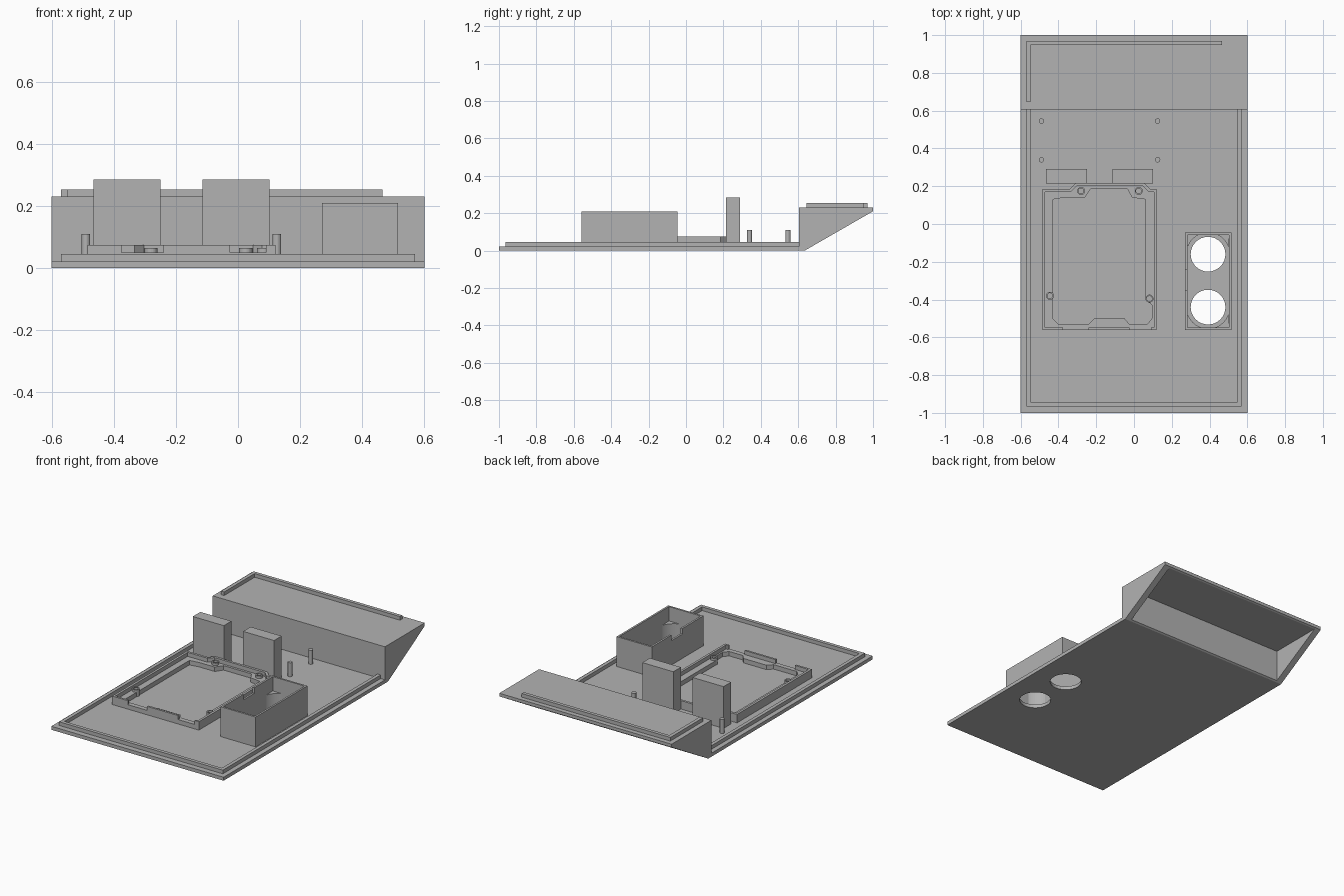
import bpy
import bmesh
import math
from mathutils import Matrix

cube = bpy.data.objects.get("Cube")
if cube:
    bpy.data.objects.remove(cube)

grey = bpy.data.materials.new("plain_grey")
grey.use_nodes = True
grey.diffuse_color = (0.45, 0.45, 0.45, 1)
grey.node_tree.nodes["Principled BSDF"].inputs["Base Color"].default_value = grey.diffuse_color

SIDEWAYS = Matrix(((0, 0, 1, 0), (1, 0, 0, 0), (0, 1, 0, 0), (0, 0, 0, 1)))


def rect(x0, x1, y0, y1):
    return [(x0, y0), (x1, y0), (x1, y1), (x0, y1)]


def arc(cx, cy, r, start=0, end=360, n=32):
    steps = [math.radians(start + (end - start) * i / n) for i in range(n + (end - start < 360))]
    return [(cx + r * math.cos(a), cy + r * math.sin(a)) for a in steps]


def slab(name, loops, low, high, sideways=False):
    """Extrude closed outlines; an outline inside another becomes a hole."""
    curve = bpy.data.curves.new(name, 'CURVE')
    curve.dimensions = '2D'
    curve.fill_mode = 'BOTH'
    curve.extrude = (high - low) / 2
    for loop in loops:
        spline = curve.splines.new('POLY')
        spline.points.add(len(loop) - 1)
        for point, (x, y) in zip(spline.points, loop):
            point.co = (x, y, 0, 1)
        spline.use_cyclic_u = True
    temp = bpy.data.objects.new(name + "_outline", curve)
    bpy.context.collection.objects.link(temp)
    graph = bpy.context.evaluated_depsgraph_get()
    mesh = bpy.data.meshes.new_from_object(temp.evaluated_get(graph))
    bpy.data.objects.remove(temp)
    bpy.data.curves.remove(curve)
    mesh.transform(Matrix.Translation((0, 0, (low + high) / 2)))
    if sideways:
        mesh.transform(SIDEWAYS)
    bm = bmesh.new()
    bm.from_mesh(mesh)
    bmesh.ops.remove_doubles(bm, verts=bm.verts, dist=1e-5)
    bmesh.ops.recalc_face_normals(bm, faces=bm.faces)
    for face in bm.faces:
        face.smooth = False
    bm.to_mesh(mesh)
    bm.free()
    mesh.materials.clear()
    mesh.materials.append(grey)
    obj = bpy.data.objects.new(name, mesh)
    bpy.context.collection.objects.link(obj)
    return obj


FLOOR = 0.022
BACK = 0.605

# Base plate with the two sensor holes
HOLES = [(0.392, -0.16), (0.392, -0.44)]
slab("base_plate", [rect(-0.6, 0.6, -1, BACK)] + [arc(x, y, 0.092) for x, y in HOLES], 0, FLOOR)

# Raised lip running round the front and sides
slab("base_lip", [[(-0.57, BACK), (-0.57, -0.965), (0.57, -0.965), (0.57, BACK),
                   (0.548, BACK), (0.548, -0.943), (-0.548, -0.943), (-0.548, BACK)]], FLOOR, 0.045)

# Rear wedge: side cheeks, and a wall with a top, hollow underneath
outer = [(BACK, 0), (0.635, 0), (1, 0.21), (1, 0.23), (BACK, 0.23)]
shell = outer[:2] + [(0.645, 0.006), (0.645, 0.205), (0.99, 0.205)] + outer[2:]
slab("wedge_shell", [shell], -0.56, 0.56, True)
for name, x in (("right_cheek", -0.6), ("left_cheek", 0.56)):
    slab(name, [outer], x, x + 0.04, True)
slab("wedge_lip", [[(-0.57, 0.645), (-0.548, 0.645), (-0.548, 0.948), (0.465, 0.948),
                    (0.465, 0.97), (-0.57, 0.97)]], 0.23, 0.253)

# Locating pins
for x in (-0.49, 0.125):
    for y in (0.34, 0.545):
        pin = slab("locating_pin", [arc(x, y, 0.014, n=20)], FLOOR, 0.11)

# Tall support blocks
for x in (-0.465, -0.115):
    slab("support_block", [rect(x, x + 0.216, 0.215, 0.29)], FLOOR, 0.285)

# Open sensor box, with a notch in the upper right wall
slab("sensor_box", [rect(0.27, 0.515, -0.56, -0.045), rect(0.282, 0.503, -0.548, -0.057)], FLOOR, 0.175)
slab("sensor_box_rim", [[(0.27, -0.24), (0.27, -0.045), (0.515, -0.045), (0.515, -0.56), (0.27, -0.56),
                         (0.27, -0.35), (0.282, -0.35), (0.282, -0.548), (0.503, -0.548),
                         (0.503, -0.057), (0.282, -0.057), (0.282, -0.24)]], 0.175, 0.21)
# Concave corner posts around the holes
for (cx, cy), side in zip(HOLES, (1, -1)):
    for sx in (-1, 1):
        corner = (cx + sx * 0.111, cy + side * (0.104 if side > 0 else 0.109))
        middle = math.degrees(math.atan2(side, sx))
        slab("corner_post", [[corner] + arc(cx, cy, 0.114, middle - 25, middle + 25, 8)], FLOOR, 0.12)

# Circuit board tray: ledge with a shaped opening, then the wall above it
tray = [(-0.375, -0.56), (-0.485, -0.56), (-0.485, 0.185), (-0.34, 0.185), (-0.31, 0.215),
        (0.055, 0.215), (0.085, 0.185), (0.12, 0.185), (0.12, -0.56), (0.09, -0.56)]
opening = [(-0.43, 0.13), (-0.43, -0.5), (-0.4, -0.53), (-0.24, -0.53), (-0.21, -0.5),
           (-0.05, -0.5), (-0.025, -0.53), (0.07, -0.53), (0.095, -0.5), (0.095, -0.43),
           (0.062, -0.4), (0.062, 0.13), (-0.01, 0.14), (-0.035, 0.185), (-0.23, 0.185), (-0.26, 0.14), (-0.37, 0.14)]
slab("tray_ledge", [tray, opening], FLOOR, 0.05)
inner = [(0.09, -0.547), (0.105, -0.547), (0.105, 0.17), (0.078, 0.17), (0.048, 0.2),
         (-0.303, 0.2), (-0.333, 0.17), (-0.47, 0.17), (-0.47, -0.547), (-0.375, -0.547)]
slab("tray_wall", [tray + inner], 0.05, 0.075)
slab("tray_front_wall", [rect(-0.24, -0.025, -0.56, -0.547)], 0.05, 0.075)

# Screw bosses in the tray
for x, y in ((-0.28, 0.175), (0.025, 0.175), (-0.445, -0.38), (0.082, -0.395)):
    slab("screw_boss", [arc(x, y, 0.021, n=24), arc(x, y, 0.014, n=24)], FLOOR, 0.065)
